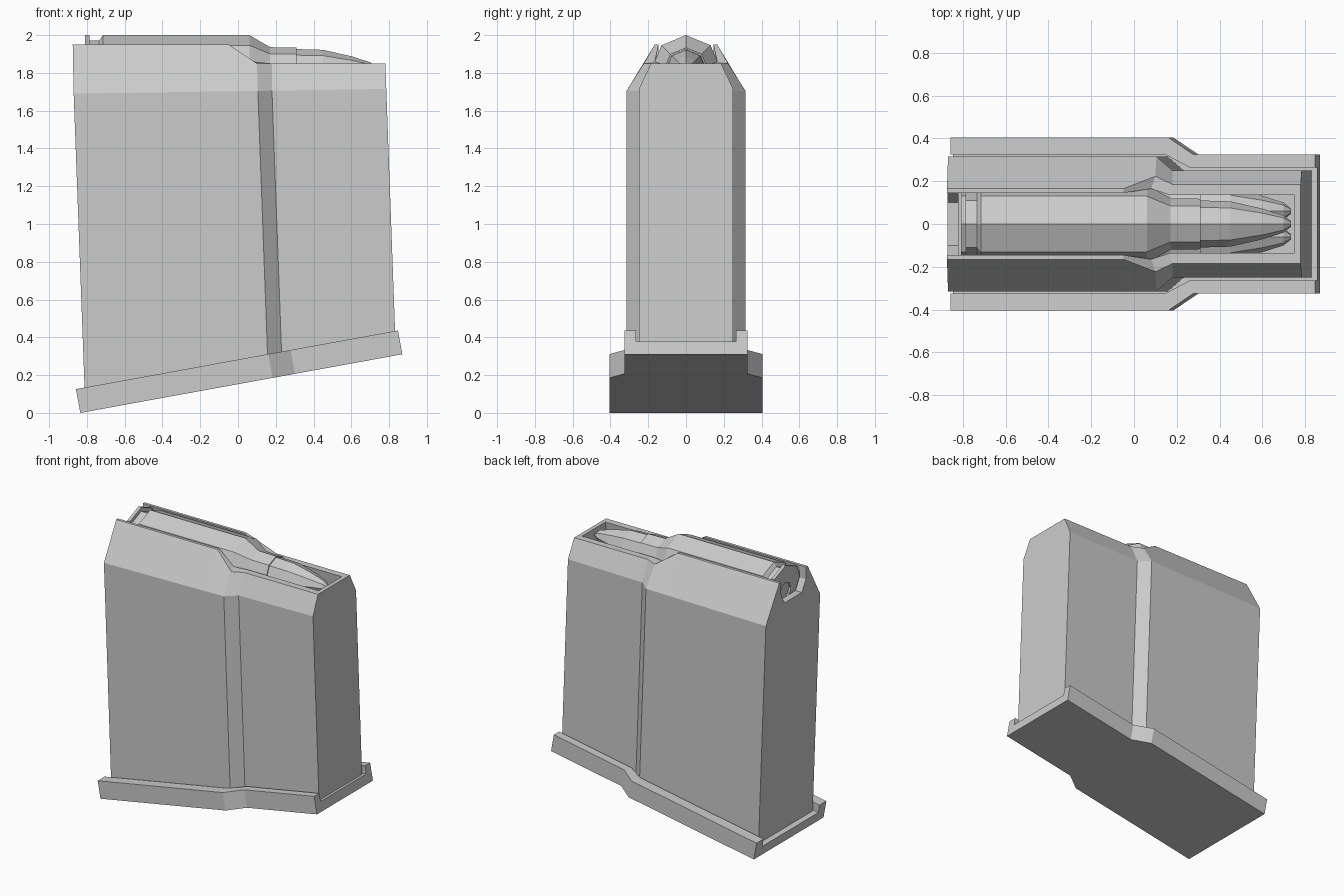
import bpy, bmesh, math
from mathutils import Matrix

if "Cube" in bpy.data.objects:
    bpy.data.objects.remove(bpy.data.objects["Cube"])

metal = bpy.data.materials.new("grey metal")
metal.diffuse_color = (0.6, 0.6, 0.6, 1)
metal.use_nodes = True
metal.node_tree.nodes["Principled BSDF"].inputs["Base Color"].default_value = metal.diffuse_color


def finish(bm, name):
    bmesh.ops.recalc_face_normals(bm, faces=bm.faces)
    me = bpy.data.meshes.new(name)
    bm.to_mesh(me)
    bm.free()
    me.materials.append(metal)
    ob = bpy.data.objects.new(name, me)
    bpy.context.collection.objects.link(ob)
    return ob


def loft(name, rings):
    """Skin closed rings of points and cap both ends."""
    bm = bmesh.new()
    vs = [[bm.verts.new(p) for p in r] for r in rings]
    n = len(rings[0])
    for a, b in zip(vs, vs[1:]):
        for i in range(n):
            j = (i + 1) % n
            bm.faces.new((a[i], a[j], b[j], b[i]))
    bm.faces.new(vs[0])
    bm.faces.new(vs[-1])
    return finish(bm, name)


def mirrored(half):
    """Close a half outline by mirroring it across y = 0."""
    return half + [(x, -y, z) for x, y, z in reversed(half)]


# Magazine body: lean, stepped side walls, tapered top with feed lips, hollow inside
plan = [(-0.87, 0.315), (-0.05, 0.315), (0.105, 0.315), (0.18, 0.25), (0.785, 0.25)]


def base_point(x, y):
    z = 0.04 + (x + 0.835) * 0.182
    return (x + 0.037 * (1.69 - z), y, z)


bottom = [base_point(x, y) for x, y in plan]
waist = [(x, y, 1.703 + 0.015 * x) for x, y in plan]
rim = [(-0.875, 0.165, 1.95), (-0.05, 0.165, 1.95), (0.10, 0.223, 1.85),
       (0.18, 0.185, 1.85), (0.78, 0.185, 1.85)]
lip = [(-0.82, 0.145, 1.95), (-0.05, 0.145, 1.95), (0.08, 0.165, 1.86),
       (0.17, 0.135, 1.85), (0.75, 0.135, 1.85)]
well = [(x, y + (0.125 if x < 0.1 else 0.07), 1.3) for x, y, z in lip]
body = loft("magazine_body", [mirrored(r) for r in (bottom, waist, rim, lip, well)])

# Notch through the back wall behind the cartridge
notch = [(0.145, 2.1), (0.145, 1.86), (0.10, 1.78)]
notch += [(-y, z) for y, z in reversed(notch)]
cutter = loft("notch_cutter", [[(x, y, z) for y, z in notch] for x in (-1.0, -0.79)])
cutter.hide_render = True
cutter.hide_viewport = True
cut = body.modifiers.new("notch", 'BOOLEAN')
cut.operation = 'DIFFERENCE'
cut.solver = 'EXACT'
cut.object = cutter

# Tilted floor plate with a raised rail on each side
L = 1.733
tilt = Matrix.Translation((-0.835, 0, 0)) @ Matrix.Rotation(-math.atan(0.182), 4, 'Y')
outer = [(0, 0.405), (1.035, 0.405), (1.155, 0.325), (L, 0.325)]
inner = [(0, 0.325), (1.02, 0.325), (1.135, 0.265), (L, 0.265)]


def tilted_prism(name, outline, z0, z1):
    ob = loft(name, [[tuple(tilt @ Matrix.Translation((x, y, z)).translation)
                      for x, y in outline] for z in (z0, z1)])
    return ob


tilted_prism("floor_plate", outer + [(x, -y) for x, y in reversed(outer)], 0, 0.07)
for side, s in (("left", 1), ("right", -1)):
    tilted_prism("floor_plate_rail_" + side,
                 [(x, s * y) for x, y in outer + inner[::-1]], 0.07, 0.128)

# Eight-sided cartridges: one between the lips, two waiting below
profile = [(-0.797, 0.06), (-0.81, 0.06), (-0.81, 0.184), (-0.787, 0.184),
           (-0.787, 0.155), (-0.735, 0.155), (-0.715, 0.184), (0.06, 0.184),
           (0.17, 0.12), (0.31, 0.118), (0.31, 0.110), (0.45, 0.106),
           (0.60, 0.072), (0.70, 0.040), (0.735, 0.012)]


def cartridge(name, y, z):
    loft(name, [[(x, y + r * math.sin(k * math.pi / 4), z + r * math.cos(k * math.pi / 4))
                 for k in range(8)] for x, r in profile])


cartridge("top_cartridge", 0, 1.816)
for side, s in (("left", 1), ("right", -1)):
    cartridge("lower_cartridge_" + side, s * 0.06, 1.54)
